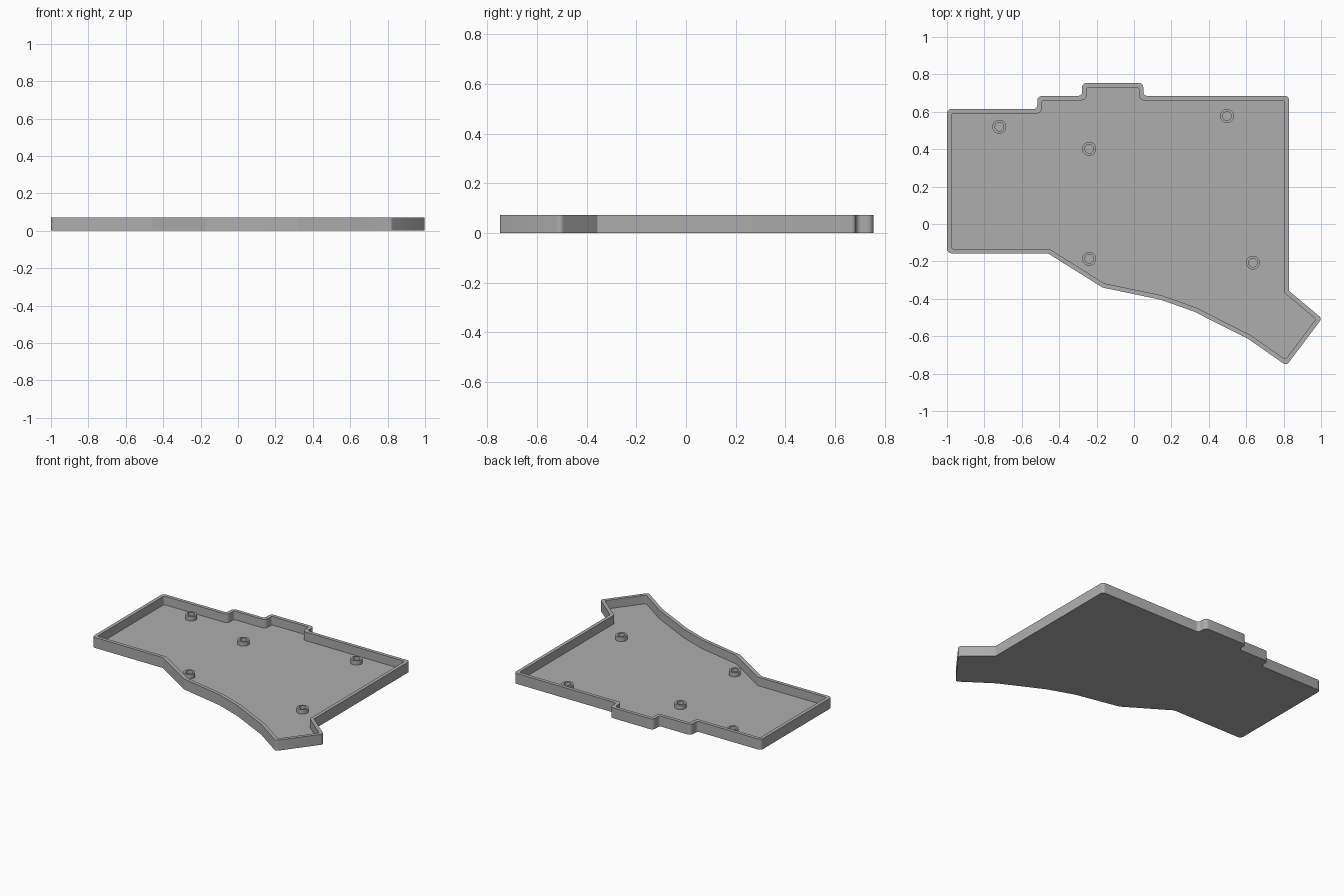
import bpy, bmesh, math
from mathutils import Vector

if "Cube" in bpy.data.objects:
    bpy.data.objects.remove(bpy.data.objects["Cube"])

HEIGHT, FLOOR, WALL = 0.072, 0.013, 0.024

grey = bpy.data.materials.new("plain grey")
grey.use_nodes = True
colour = (0.42, 0.42, 0.42, 1)
grey.diffuse_color = colour
grey.node_tree.nodes["Principled BSDF"].inputs["Base Color"].default_value = colour

# Clockwise outline of the tray: x, y, corner radius
OUTLINE = [(-1, 0.615, 0.025), (-0.517, 0.615, 0.02), (-0.517, 0.685, 0.025),
           (-0.278, 0.685, 0.02), (-0.278, 0.755, 0.025), (0.05, 0.755, 0.025),
           (0.05, 0.685, 0.02), (0.828, 0.685, 0.02), (0.828, -0.357, 0.005),
           (1.005, -0.505, 0.02), (0.815, -0.757, 0.02), (0.607, -0.612, 0.03),
           (0.32, -0.468, 0.03), (0.14, -0.404, 0.03), (-0.168, -0.34, 0.03),
           (-0.46, -0.157, 0.02), (-1, -0.157, 0.025)]


def outline_loop(inset, z, steps=5):
    """Outline moved inwards by inset, with every corner rounded."""
    pts = [Vector(p[:2]) for p in OUTLINE]
    n = len(pts)
    loop = []
    corners = []
    for i, p in enumerate(pts):
        a = (p - pts[i - 1]).normalized()
        b = (pts[(i + 1) % n] - p).normalized()
        na, nb = Vector((a.y, -a.x)), Vector((b.y, -b.x))
        corners.append((p + (na + nb) * inset / (1 + na.dot(nb)), a, b))
    for (p, a, b), (_, _, r) in zip(corners, OUTLINE):
        turn = a.cross(b)
        radius = max(r - inset, 0.012) if turn < 0 else r + inset * 0.3
        half = a.angle(b) / 2
        cut = radius * math.tan(half)
        side = 1 if turn > 0 else -1
        centre = p - a * cut + Vector((-a.y, a.x)) * side * radius
        start = p - a * cut - centre
        for k in range(steps + 1):
            ang = side * 2 * half * k / steps
            c, s = math.cos(ang), math.sin(ang)
            q = centre + Vector((start.x * c - start.y * s, start.x * s + start.y * c))
            loop.append((q.x, q.y, z))
    return loop


def circle_loop(x, y, r, z, n=32):
    return [(x + r * math.cos(-math.tau * k / n), y + r * math.sin(-math.tau * k / n), z)
            for k in range(n)]


def skin(name, loops, caps):
    """Join equal loops with quads and optionally cap both ends."""
    bm = bmesh.new()
    rings = [[bm.verts.new(p) for p in loop] for loop in loops]
    for lo, hi in zip(rings, rings[1:]):
        for k in range(len(lo)):
            j = (k + 1) % len(lo)
            bm.faces.new((lo[j], lo[k], hi[k], hi[j]))
    if caps:
        bm.faces.new(rings[0])
        bm.faces.new(rings[-1][::-1])
    mesh = bpy.data.meshes.new(name)
    bm.to_mesh(mesh)
    bm.free()
    mesh.materials.append(grey)
    obj = bpy.data.objects.new(name, mesh)
    bpy.context.collection.objects.link(obj)
    bpy.ops.object.select_all(action='DESELECT')
    obj.select_set(True)
    bpy.context.view_layer.objects.active = obj
    bpy.ops.object.shade_smooth_by_angle(angle=math.radians(30))


# Tray: underside, outer wall, rim, inner wall and floor
skin("tray", [outline_loop(0, 0), outline_loop(0, HEIGHT),
              outline_loop(WALL, HEIGHT), outline_loop(WALL, FLOOR)], True)

# Hollow screw posts standing on the floor
POSTS = [(-0.72, 0.52), (-0.24, 0.402), (0.497, 0.577), (-0.24, -0.186), (0.636, -0.207)]
for i, (x, y) in enumerate(POSTS):
    profile = [(0.037, FLOOR - 0.002), (0.037, 0.043), (0.023, 0.043), (0.023, FLOOR - 0.002)]
    skin(f"screw_post_{i + 1}", [circle_loop(x, y, r, z) for r, z in profile], False)
